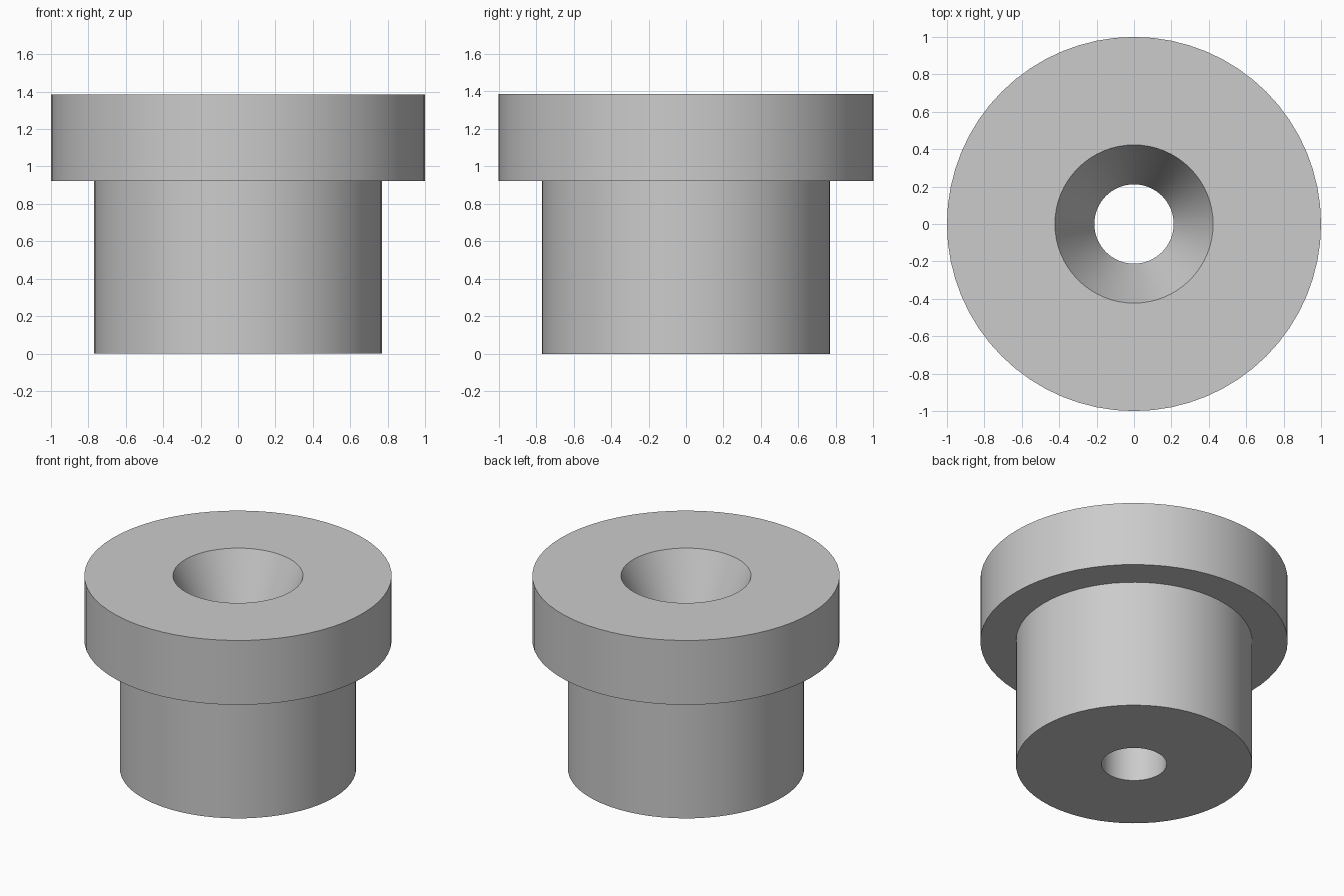
import bpy, bmesh, math
from mathutils import Vector

if "Cube" in bpy.data.objects:
    bpy.data.objects.remove(bpy.data.objects["Cube"])

SIDES = 64
HEAD_Z, TOP_Z = 0.923, 1.385   # underside and top of the flange
BORE_R, MOUTH_R = 0.212, 0.423

# Closed half-section (radius, height): shank, flange, tapered mouth, straight bore
profile = [
    (BORE_R, 0), (0.769, 0), (0.769, HEAD_Z), (1, HEAD_Z),
    (1, TOP_Z), (MOUTH_R, TOP_Z), (BORE_R, HEAD_Z),
]

# Spin the section around z into a solid
bm = bmesh.new()
verts = [bm.verts.new((r, 0, z)) for r, z in profile]
edges = [bm.edges.new((verts[i], verts[(i + 1) % len(verts)])) for i in range(len(verts))]
bmesh.ops.spin(bm, geom=verts + edges, cent=Vector((0, 0, 0)), axis=Vector((0, 0, 1)),
               angle=math.tau, steps=SIDES, use_duplicate=False)
bmesh.ops.remove_doubles(bm, verts=bm.verts, dist=1e-4)
bmesh.ops.recalc_face_normals(bm, faces=bm.faces)
mesh = bpy.data.meshes.new("flanged_bushing")
bm.to_mesh(mesh)
bm.free()

bushing = bpy.data.objects.new("flanged_bushing", mesh)
bpy.context.collection.objects.link(bushing)

# Single plain grey
grey = bpy.data.materials.new("light grey")
grey.diffuse_color = (0.6, 0.6, 0.6, 1)
grey.use_nodes = True
grey.node_tree.nodes["Principled BSDF"].inputs["Base Color"].default_value = grey.diffuse_color
mesh.materials.append(grey)

# Smooth round walls, crisp rims
bpy.context.view_layer.objects.active = bushing
bushing.select_set(True)
bpy.ops.object.shade_smooth_by_angle(angle=math.radians(20))
